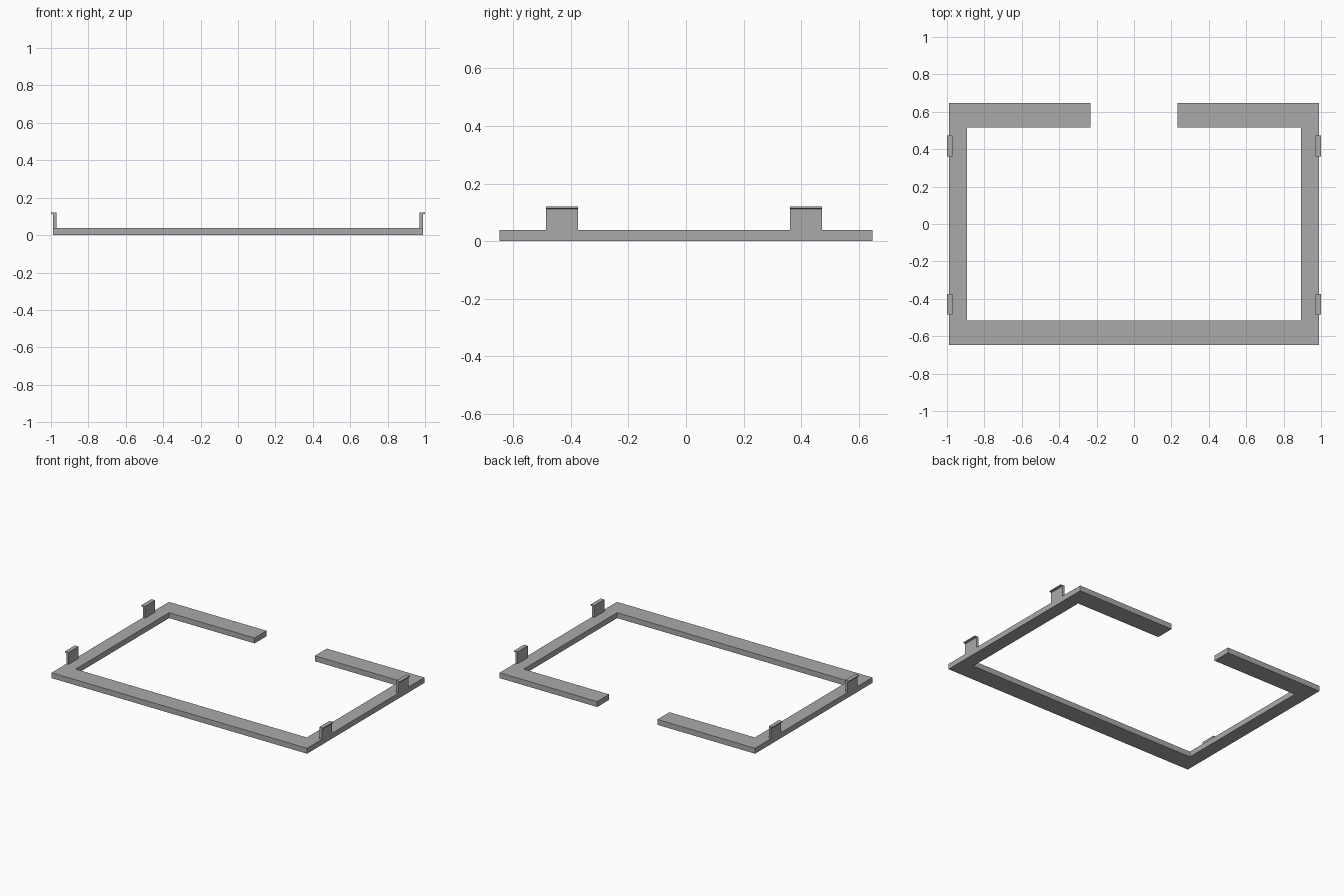
import bpy
import bmesh
from mathutils import Vector

cube = bpy.data.objects.get("Cube")
if cube:
    bpy.data.objects.remove(cube, do_unlink=True)

GREY = (0.4, 0.4, 0.4, 1.0)
grey = bpy.data.materials.new("plain grey")
grey.use_nodes = True
grey.diffuse_color = GREY
grey.node_tree.nodes["Principled BSDF"].inputs["Base Color"].default_value = GREY

OUT_X, OUT_Y = 0.988, 0.648    # outer half sizes of the frame
IN_X, IN_Y = 0.894, 0.516      # inner half sizes
GAP = 0.233                    # half width of the rear opening
BAR_TOP, CLIP_TOP, LIP_BOTTOM = 0.038, 0.121, 0.111
POST_IN = 0.971                # inner face of the clip posts


def extrude_profile(name, points, offset):
    """Make a closed solid by extruding a flat profile."""
    bm = bmesh.new()
    face = bm.faces.new([bm.verts.new(p) for p in points])
    result = bmesh.ops.extrude_face_region(bm, geom=[face], use_keep_orig=True)
    moved = [v for v in result["geom"] if isinstance(v, bmesh.types.BMVert)]
    bmesh.ops.translate(bm, verts=moved, vec=Vector(offset))
    bmesh.ops.recalc_face_normals(bm, faces=bm.faces)
    mesh = bpy.data.meshes.new(name)
    bm.to_mesh(mesh)
    bm.free()
    mesh.materials.append(grey)
    obj = bpy.data.objects.new(name, mesh)
    bpy.context.collection.objects.link(obj)
    return obj


# Flat frame, open in the middle of the rear bar
half = [(GAP, IN_Y), (GAP, OUT_Y), (OUT_X, OUT_Y), (OUT_X, -OUT_Y)]
inner = [(-IN_X, IN_Y), (-IN_X, -IN_Y), (IN_X, -IN_Y), (IN_X, IN_Y)]
outline = half + [(-x, y) for x, y in reversed(half)] + inner
extrude_profile("frame", [(x, y, 0) for x, y in outline], (0, 0, BAR_TOP))

# Upright clips with a small outward lip, two on each side
clip_profile = [(POST_IN, BAR_TOP), (OUT_X, BAR_TOP), (OUT_X, LIP_BOTTOM),
                (1.0, LIP_BOTTOM + 0.003), (1.0, CLIP_TOP), (POST_IN, CLIP_TOP)]
for side, sign in (("left", 1), ("right", -1)):
    for place, y in (("front", -0.485), ("rear", 0.361)):
        extrude_profile(f"{place}_{side}_clip",
                        [(sign * x, y, z) for x, z in clip_profile],
                        (0, 0.111, 0))
